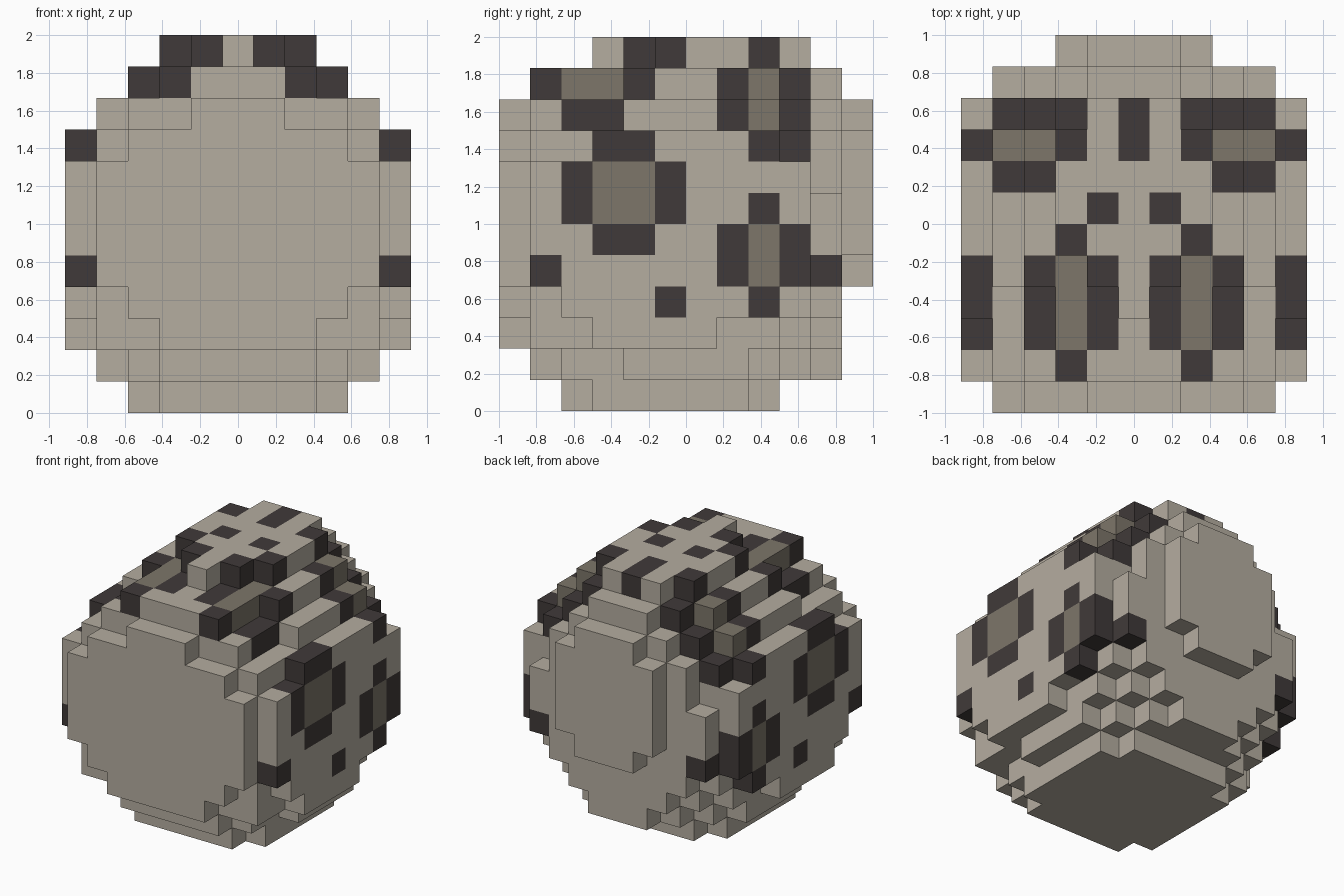
import bpy, bmesh

cube = bpy.data.objects.get("Cube")
if cube:
    bpy.data.objects.remove(cube, do_unlink=True)

U = 1 / 6  # edge of one block

# Highest and lowest block per column (base 16): one row per depth step from
# front to back, one digit per step outward from the centre line.
TOP = ["99887", "aaa987", "aaa987", "baa988", "bbaa98", "bbba98",
       "bbba98", "bbba98", "bbba98", "bba987", "aa986", "998"]
LOW = ["22234", "111224", "000123", "000022", "000012", "000012",
       "000012", "000013", "000123", "111234", "11234", "445"]

# Spots seen on the crown: (step outward, depth) of the topmost block
DARK_TOP = {(0, 8), (0, 9), (1, 6), (2, 5), (2, 1),
            (1, 2), (1, 3), (1, 4), (3, 2), (3, 3), (3, 4),
            (5, 2), (5, 3), (5, 4),
            (2, 9), (3, 9), (4, 9), (2, 8), (5, 8), (3, 7), (4, 7)}
MID_TOP = {(2, 2), (2, 3), (2, 4), (3, 8), (4, 8)}

# Spots on the flanks: (depth, height) of the outermost block
DARK_SIDE = {(3, 8), (4, 8), (2, 7), (5, 7), (2, 6), (5, 6), (3, 5), (4, 5),
             (1, 4), (5, 3), (8, 6), (7, 5), (9, 5), (7, 4), (9, 4), (8, 3)}
MID_SIDE = {(3, 7), (4, 7), (3, 6), (4, 6), (8, 5), (8, 4)}


def material(name, rgb):
    m = bpy.data.materials.new(name)
    m.use_nodes = True
    m.diffuse_color = (*rgb, 1)
    bsdf = next(n for n in m.node_tree.nodes if n.type == 'BSDF_PRINCIPLED')
    bsdf.inputs["Base Color"].default_value = (*rgb, 1)
    bsdf.inputs["Roughness"].default_value = 0.9
    return m


def colour_index(a, j, k, top):
    """0 shell, 1 dark spot rim, 2 spot centre."""
    if k == top:
        if (a, j) in DARK_TOP:
            return 1
        if (a, j) in MID_TOP:
            return 2
    if a == 5:
        if (j, k) in DARK_SIDE:
            return 1
        if (j, k) in MID_SIDE:
            return 2
    if (a, j, k) == (4, 10, 4):
        return 1
    return 0


# Fill the columns, mirrored left and right
blocks = {}
for j, (tops, lows) in enumerate(zip(TOP, LOW)):
    for a, (t, b) in enumerate(zip(tops, lows)):
        t, b = int(t, 16), int(b, 16)
        for k in range(b, t + 1):
            for i in {a, -a}:
                blocks[i, j, k] = colour_index(a, j, k, t)

# Skin the outside of the blocks with square faces
bm = bmesh.new()
verts = {}


def vert(p):
    if p not in verts:
        verts[p] = bm.verts.new(((p[0] - 0.5) * U, p[1] * U - 1, p[2] * U))
    return verts[p]


for cell, colour in blocks.items():
    for axis in range(3):
        for side in (0, 1):
            near = list(cell)
            near[axis] += 2 * side - 1
            if tuple(near) in blocks:
                continue
            corners = []
            for du, dv in ((0, 0), (1, 0), (1, 1), (0, 1)):
                p = list(cell)
                p[axis] += side
                p[(axis + 1) % 3] += du
                p[(axis + 2) % 3] += dv
                corners.append(vert(tuple(p)))
            if not side:
                corners.reverse()
            bm.faces.new(corners).material_index = colour

mesh = bpy.data.meshes.new("spotted_egg")
bm.to_mesh(mesh)
bm.free()
for name, rgb in (("stone_beige", (0.462, 0.418, 0.352)),
                  ("charcoal_spot", (0.051, 0.042, 0.041)),
                  ("olive_grey_spot", (0.205, 0.181, 0.144))):
    mesh.materials.append(material(name, rgb))
egg = bpy.data.objects.new("spotted_egg", mesh)
bpy.context.scene.collection.objects.link(egg)
